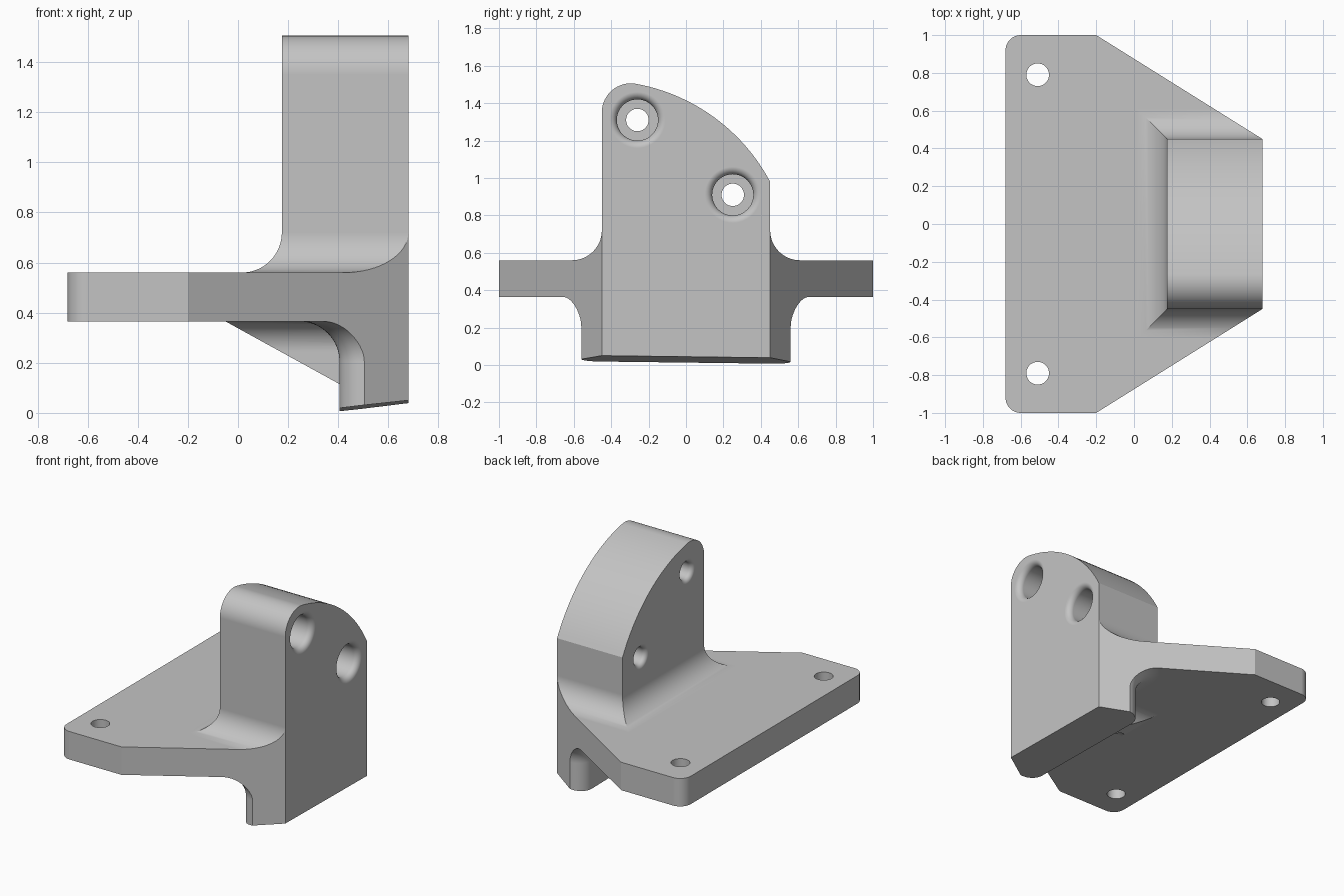
import bpy
import bmesh
from math import sin, cos, pi, radians, acos, atan2, sqrt

default = bpy.data.objects.get("Cube")
if default:
    bpy.data.objects.remove(default, do_unlink=True)

grey = bpy.data.materials.new("light_grey")
grey.use_nodes = True
grey.diffuse_color = (0.55, 0.55, 0.55, 1)
grey.node_tree.nodes["Principled BSDF"].inputs["Base Color"].default_value = grey.diffuse_color


def loft(name, rings):
    """Closed solid through rings that all have the same number of points."""
    bm = bmesh.new()
    loops = [[bm.verts.new(p) for p in ring] for ring in rings]
    for a, b in zip(loops, loops[1:]):
        for i in range(len(a)):
            j = (i + 1) % len(a)
            bm.faces.new((a[i], a[j], b[j], b[i]))
    bm.faces.new(loops[0])
    bm.faces.new(loops[-1])
    bmesh.ops.recalc_face_normals(bm, faces=bm.faces)
    mesh = bpy.data.meshes.new(name)
    bm.to_mesh(mesh)
    bm.free()
    mesh.materials.append(grey)
    ob = bpy.data.objects.new(name, mesh)
    bpy.context.collection.objects.link(ob)
    return ob


def apply(ob, mod):
    with bpy.context.temp_override(object=ob, active_object=ob, selected_objects=[ob]):
        bpy.ops.object.modifier_apply(modifier=mod.name)


def combine(ob, other, operation):
    mod = ob.modifiers.new("combine", 'BOOLEAN')
    mod.operation, mod.solver, mod.object = operation, 'EXACT', other
    apply(ob, mod)
    bpy.data.objects.remove(other, do_unlink=True)


def arc(cx, cy, r, start, end, n=16):
    return [(cx + r * cos(start + (end - start) * i / n),
             cy + r * sin(start + (end - start) * i / n)) for i in range(n + 1)]


def bore(name, profile, centre, axis):
    """Round cutter from (position, radius) pairs along x or z."""
    rings = []
    for pos, r in profile:
        circle = arc(*centre, r, 0, 2 * pi, 48)[:-1]
        rings.append([(pos, u, v) if axis == 'x' else (u, v, pos) for u, v in circle])
    return loft(name, rings)


LOW, HIGH = 0.365, 0.56     # underside and top of the flange
FIL = 0.16                  # main fillet radius
END = 0.68                  # mounting face
OVER = 0.9                  # solids run past the outline, then are trimmed

# Flange slab
slab = [(-1, -1.2), (1, -1.2), (1, 1.2), (-1, 1.2)]
bracket = loft("mounting_bracket", [[(x, y, z) for x, y in slab] for z in (LOW, HIGH)])

# Upright block with a curved top
R, r = 1.02, 0.155
cz = 0.5 + sqrt((R - r) ** 2 - r ** 2)
tangent = atan2(cz - 0.5, r)
profile = [(0.45, 0.46), (-0.45, 0.46)]
profile += arc(-0.45 + r, cz, r, pi, tangent)
profile += arc(-0.45, 0.5, R, tangent, acos(0.9 / R), 24)[1:]
upright = loft("upright", [[(x, y, z) for y, z in profile] for x in (0.175, OVER)])

# Concave skirt around the foot of the upright
rings = []
for off, z in [(FIL, 0.46)] + [(FIL - u, HIGH + FIL - v) for u, v in
                               arc(0, 0, FIL, 0, pi / 2)][::-1]:
    off = max(off, 0)
    x, y = 0.175 - off, 0.45 + off
    rings.append([(x, -y, z), (OVER, -y, z), (OVER, y, z), (x, y, z)])
# order from the flange upward
rings.sort(key=lambda ring: ring[0][2])
skirt = loft("skirt", rings)


# Lower leg with rounded inner corners, flaring into the flange
def leg_ring(off, z):
    x, y, c = 0.405, 0.56, 0.1
    pts = [(OVER, -y - off)]
    pts += arc(x + c, -y + c, c + off, 1.5 * pi, pi, 12)
    pts += arc(x + c, y - c, c + off, pi, pi / 2, 12)
    pts.append((OVER, y + off))
    if z is None:           # sloping bottom face
        return [(u, v, 0.02 + (u - 0.405) * 0.115 - (v + 0.56) * 0.0125) for u, v in pts]
    return [(u, v, z) for u, v in pts]


flare = [(FIL - u, LOW - FIL + v) for u, v in arc(0, 0, FIL, 0, pi / 2)]
leg = loft("leg", [leg_ring(0, None)] + [leg_ring(o, z) for o, z in flare]
           + [leg_ring(FIL, 0.45)])

# Sloping rib under the flange, flared where it meets the underside
w, f = 0.07, 0.12
side = [(w, -0.1)] + [(w + f - u, LOW - f + v) for u, v in arc(0, 0, f, 0, pi / 2)]
side.append((w + f, 0.45))
section = side + [(-y, z) for y, z in reversed(side)]
rib = loft("rib", [[(x, y, z) for y, z in section] for x in (-0.4, 0.5)])
wedge = [(-0.237, 0.468), (0.6, 0.468), (0.6, 0.008)]
combine(rib, loft("wedge", [[(x, y, z) for x, z in wedge] for y in (-0.5, 0.5)]), 'INTERSECT')

for part in (upright, skirt, leg, rib):
    combine(bracket, part, 'UNION')

# Trim everything to the plan outline
c = 0.08
half = [(END, 0.45), (-0.2, 1)] + arc(-END + c, 1 - c, c, pi / 2, pi, 10)
outline = half + [(x, -y) for x, y in reversed(half)]
combine(bracket, loft("outline", [[(x, y, z) for x, y in outline] for z in (-1, 2)]), 'INTERSECT')

# Flange bolt holes
for s in (-1, 1):
    combine(bracket, bore("bolt_hole", [(0.2, 0.06), (0.7, 0.06)], (-0.51, s * 0.79), 'z'),
            'DIFFERENCE')

# Counterbored holes with rounded mouths
front, back = 0.04, 0.03
bore_profile = [(0.1, 0.06 + back)]
bore_profile += [(0.175 + back - u, 0.06 + back - v)
                 for u, v in arc(0, 0, back, 0, pi / 2, 8)][::1]
mouth_back = [(0.175 + back - back * cos(a), 0.06 + back - back * sin(a))
              for a in [radians(90) * i / 8 for i in range(9)]]
mouth_front = [(END - front + front * sin(a), 0.11 + front - front * cos(a))
               for a in [radians(90) * i / 8 for i in range(9)]]
bore_profile = ([(0.1, 0.06 + back)] + mouth_back + [(0.33, 0.06), (0.33, 0.11)]
                + mouth_front + [(0.8, 0.11 + front)])
for centre in ((-0.26, 1.31), (0.25, 0.91)):
    combine(bracket, bore("counterbore", bore_profile, centre, 'x'), 'DIFFERENCE')

# Smooth fillets, crisp edges
bpy.ops.object.select_all(action='DESELECT')
bracket.select_set(True)
bpy.context.view_layer.objects.active = bracket
bpy.ops.object.shade_smooth_by_angle(angle=radians(25))
weighted = bracket.modifiers.new("weighted_normals", 'WEIGHTED_NORMAL')
weighted.keep_sharp = True
